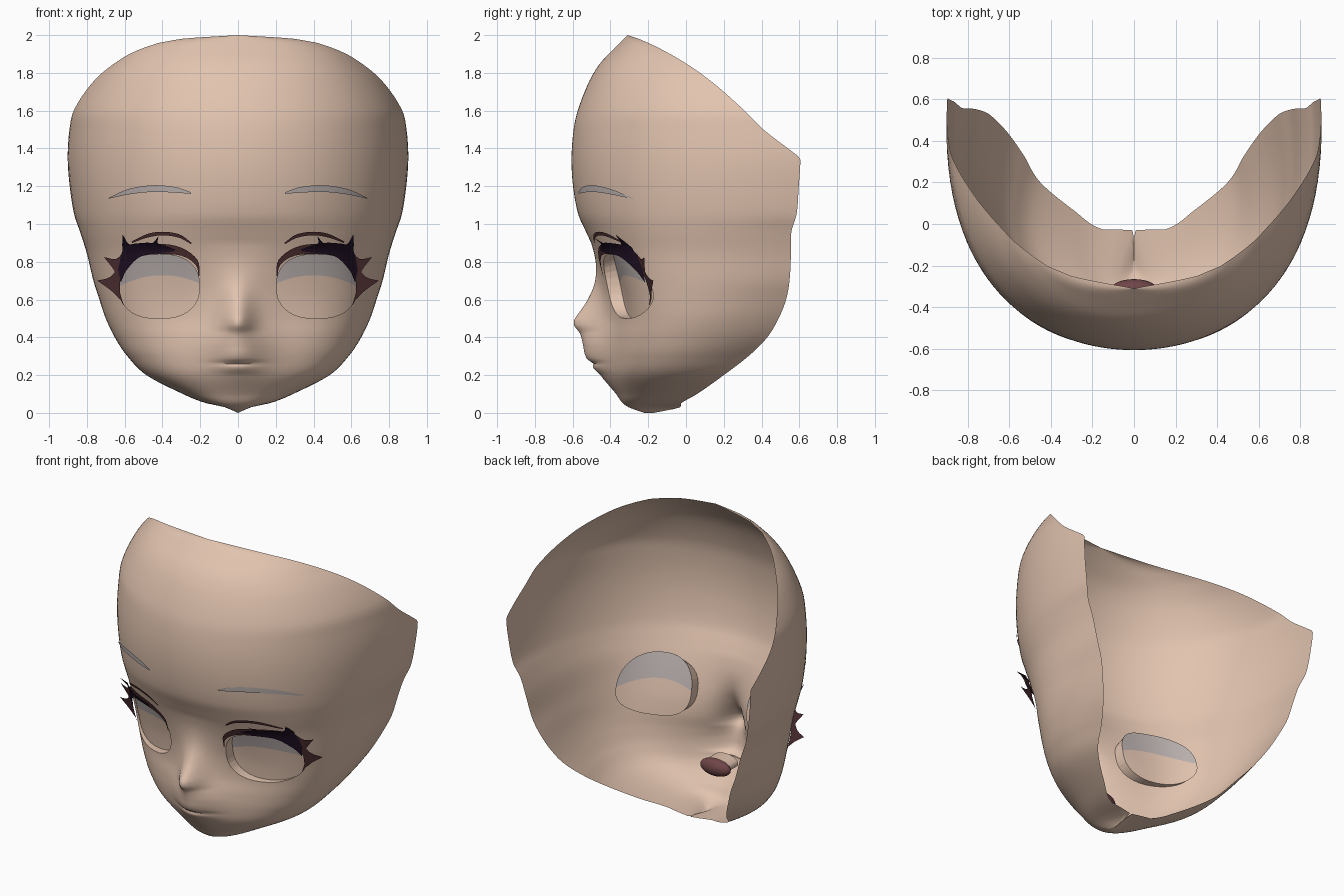
import bpy, bmesh, math
from mathutils import Vector

if "Cube" in bpy.data.objects:
    bpy.data.objects.remove(bpy.data.objects["Cube"])


def material(name, r, g, b):
    m = bpy.data.materials.new(name)
    m.diffuse_color = (r, g, b, 1)
    m.use_nodes = True
    m.node_tree.nodes["Principled BSDF"].inputs["Base Color"].default_value = m.diffuse_color
    return m


SKIN = material("skin", 0.76, 0.55, 0.43)
GREY = material("soft_grey", 0.50, 0.445, 0.43)
DARK = material("dark_plum", 0.016, 0.006, 0.02)
BROWN = material("lash_brown", 0.08, 0.03, 0.032)
MOUTH = material("mouth_maroon", 0.16, 0.06, 0.065)

# Horizontal slices: z, front y, edge x, edge y, two bezier handle x values
SLICES = [
    (0, -.22, 0, -.17, 0, 0), (.028, -.30, 0, -.035, .07, .10),
    (.05, -.33, .15, -.025, .10, .20), (.1, -.35, .28, .06, .15, .34),
    (.2, -.395, .45, .20, .23, .60), (.3, -.405, .53, .33, .31, .74),
    (.4, -.40, .60, .43, .39, .80), (.5, -.39, .655, .49, .45, .835),
    (.6, -.40, .70, .53, .48, .85), (.7, -.425, .745, .548, .48, .86),
    (.85, -.48, .79, .556, .45, .88), (.96, -.53, .828, .558, .42, .91),
    (1.05, -.57, .86, .585, .40, .935), (1.2, -.598, .885, .597, .39, .955),
    (1.35, -.606, .897, .606, .39, .96), (1.5, -.595, .888, .60, .39, .95),
    (1.6, -.573, .87, .56, .385, .925), (1.75, -.515, .785, .48, .36, .83),
    (1.85, -.455, .69, .36, .33, .72), (1.93, -.38, .56, .15, .27, .58),
    (1.98, -.33, .36, -.10, .18, .37), (2, -.31, 0, -.31, 0, 0)]

# Top rim: z, y where the slices are cut off
RIM = [(1.35, .606), (1.4, .54), (1.5, .41), (1.6, .31), (1.75, .14),
       (1.85, 0), (1.93, -.14), (1.98, -.25), (2, -.31)]

# Nose and lips: z, broad swelling, narrow swelling
NOSE = [(.04, 0, 0), (.1, .02, 0), (.2, .055, .003), (.22, .065, .010), (.245, .075, .016),
        (.258, .08, .006), (.266, .083, .008), (.28, .09, .024), (.31, .10, .030),
        (.36, .11, .032), (.42, .108, .055), (.46, .10, .098), (.48, .095, .108),
        (.5, .09, .108), (.6, .065, .055), (.7, .042, .014), (.8, .018, 0), (.9, 0, 0)]


def smooth(table, k):
    """Smooth interpolation of the table's columns by its first column."""
    n = len(table)
    k = min(max(k, table[0][0]), table[-1][0])
    i = 0
    while i < n - 2 and k > table[i + 1][0]:
        i += 1
    a, b = table[i], table[i + 1]
    p, q = table[max(i - 1, 0)], table[min(i + 2, n - 1)]
    h = b[0] - a[0]
    t = (k - a[0]) / h
    out = []
    for c in range(1, len(a)):
        ma = (b[c] - p[c]) / (b[0] - p[0]) * h
        mb = (q[c] - a[c]) / (q[0] - a[0]) * h
        out.append((2*t**3 - 3*t*t + 1) * a[c] + (t**3 - 2*t*t + t) * ma
                   + (3*t*t - 2*t**3) * b[c] + (t**3 - t*t) * mb)
    return out


def slice_point(s, z, t):
    y0, xe, ye, p1, p2 = s
    c = .80
    a, b, d = 3*t*(1-t)**2, 3*t*t*(1-t), t**3
    x = a * p1 + b * p2 + d * xe
    y = y0 + (ye - y0) * (b * (1 - c) + d)
    if .04 < z < .9:
        wide, narrow = smooth(NOSE, z)
        w = .075 + .03 * min(max((.43 - z) / .07, 0), 1)
        y -= wide * math.exp(-(x / .18) ** 2) + narrow * math.exp(-(x / w) ** 2)
    return x, y


def solve(test):
    lo, hi = 0, 1
    for _ in range(24):
        m = (lo + hi) / 2
        lo, hi = (m, hi) if test(m) else (lo, m)
    return lo


def surface_y(x, z):
    s = smooth(SLICES, z)
    return slice_point(s, z, solve(lambda t: t < .85 and slice_point(s, z, t)[0] < x))[1]


def finish(name, bm, mats, mirror=True):
    me = bpy.data.meshes.new(name)
    bm.to_mesh(me)
    bm.free()
    ob = bpy.data.objects.new(name, me)
    bpy.context.collection.objects.link(ob)
    for m in mats:
        me.materials.append(m)
    bpy.ops.object.select_all(action='DESELECT')
    ob.select_set(True)
    bpy.context.view_layer.objects.active = ob
    bpy.ops.object.shade_smooth_by_angle(angle=math.radians(40))
    if mirror:
        ob.modifiers.new("mirror", 'MIRROR').merge_threshold = .0005


# Eye opening outline (convex); the backing behind it reaches higher
EX, EZ, RX, RZ = .417, .67, .213, .17


def eye_point(a):
    c, s = math.cos(a), math.sin(a)
    e = 2 / 2.4
    return (EX + RX * math.copysign(abs(c) ** e, c), EZ + RZ * math.copysign(abs(s) ** e, s))


def backing_point(x, z):
    if z > EZ:
        z = EZ + (z - EZ) * 1.25
    return x, surface_y(x, z) + .07 - .12 * (x - .205), z


# Face shell: one half, with the eye opening cut and its rim turned inward
bm = bmesh.new()
zs = [0, .004] + [i * .01 for i in range(1, 50)] + [.5 + i * .02 for i in range(75)]
zs += [1.987, 1.992, 1.996, 1.999, 2]
COLS = 40
rows = []
for z in zs:
    s = smooth(SLICES, z)
    cut = smooth(RIM, z)[0]
    end = solve(lambda t: slice_point(s, z, t)[1] < cut) if z > 1.35 else 1
    pts = [slice_point(s, z, end * (i / COLS) ** 1.25) for i in range(COLS + 1)]
    rows.append([bm.verts.new((max(x, 0), y, z)) for x, y in pts])
for lo, hi in zip(rows, rows[1:]):
    for i in range(COLS):
        bm.faces.new((lo[i], lo[i + 1], hi[i + 1], hi[i]))
bmesh.ops.remove_doubles(bm, verts=bm.verts, dist=.0002)
ring = [eye_point(2 * math.pi * i / 36) for i in range(36)]
planes = []


def inside_faces():
    found = []
    for f in bm.faces:
        c = f.calc_center_median()
        if abs(c.x - EX) < .25 and abs(c.z - EZ) < .2 and all((c - o).dot(n) < 0 for o, n in planes):
            found.append(f)
    return found


for (x0, z0), (x1, z1) in zip(ring, ring[1:] + ring[:1]):
    o, n = Vector((x0, 0, z0)), Vector((z1 - z0, 0, x0 - x1)).normalized()
    fs = inside_faces()
    geom = fs + list({e for f in fs for e in f.edges}) + list({v for f in fs for v in f.verts})
    bmesh.ops.bisect_plane(bm, geom=geom, dist=1e-5, plane_co=o, plane_no=n)
    planes.append((o, n))
hole = inside_faces()
hole_set = set(hole)
rim = [e for e in {e for f in hole for e in f.edges}
       if sum(f in hole_set for f in e.link_faces) == 1]
bmesh.ops.delete(bm, geom=hole, context='FACES')
ext = bmesh.ops.extrude_edge_only(bm, edges=[e for e in rim if e.is_valid])
for g in ext['geom']:
    if isinstance(g, bmesh.types.BMVert):
        g.co = backing_point(g.co.x, g.co.z)
finish("face_shell", bm, [SKIN])


# Thin plates laid over the face
def on_face(x, z, off):
    edge = .62 if z < 1 else .75
    y = surface_y(min(x, edge), z) + .32 * max(0, x - edge) - off
    if .87 < z < 1 and off > .014:
        y -= .8 * (z - .87)
    return (x, y, z)


def add_strip(bm, top, bottom, place, n=28, m=3, mat=0):
    def along(pts, u):
        return smooth([(i, *p) for i, p in enumerate(pts)], u * (len(pts) - 1))
    grid = []
    for i in range(n + 1):
        a, b = along(top, i / n), along(bottom, i / n)
        grid.append([bm.verts.new(place(b[0] + (a[0]-b[0]) * j / m, b[1] + (a[1]-b[1]) * j / m))
                     for j in range(m + 1)])
    for p, q in zip(grid, grid[1:]):
        for j in range(m):
            bm.faces.new((p[j], q[j], q[j + 1], p[j + 1])).material_index = mat


def plate(name, top, bottom, mat, off, spikes=()):
    bm = bmesh.new()
    place = lambda x, z: on_face(x, z, off)
    add_strip(bm, top, bottom, place)
    for side_a, side_b in spikes:
        add_strip(bm, side_a, side_b, place, n=6, m=2)
    finish(name, bm, [mat])


# Eye backing: grey upper part with an arched lower edge, skin below
bm = bmesh.new()
steps = [math.pi * (1 - i / 24) for i in range(25)]
upper = [eye_point(a) for a in steps]
lower = [eye_point(-a) for a in steps]
middle = [(x, min(max(.717 - .9 * (x - .40) ** 2, z2), z1)) for (x, z1), (_, z2) in zip(upper, lower)]
add_strip(bm, upper, middle, backing_point, n=48, mat=1)
add_strip(bm, middle, lower, backing_point, n=48, mat=0)
finish("eye_backing", bm, [SKIN, GREY])

plate("eyebrow",
      [(.25, 1.168), (.33, 1.195), (.45, 1.205), (.58, 1.185), (.685, 1.138)],
      [(.25, 1.160), (.35, 1.167), (.45, 1.170), (.57, 1.158), (.685, 1.134)], GREY, .009)
plate("eyelid_crease",
      [(.245, .90), (.31, .945), (.40, .959), (.48, .947), (.565, .907)],
      [(.25, .895), (.315, .928), (.40, .940), (.48, .928), (.56, .90)], BROWN, .01)
# Spikes are curved triangles: two sides that meet at the tip
plate("eyelash_band",
      [(.203, .73), (.215, .81), (.30, .875), (.42, .895), (.56, .88), (.64, .79), (.655, .68), (.61, .575)],
      [(.207, .72), (.225, .785), (.30, .832), (.42, .84), (.54, .825), (.605, .76), (.627, .66), (.605, .57)],
      BROWN, .01,
      [([(.63, .78), (.675, .72), (.745, .70)], [(.622, .60), (.675, .65), (.745, .70)]),
       ([(.60, .86), (.645, .815), (.71, .825)], [(.64, .73), (.67, .775), (.71, .825)])])
plate("eyelash_dark",
      [(.33, .865), (.42, .893), (.50, .90), (.60, .875), (.635, .76)],
      [(.34, .855), (.42, .845), (.52, .825), (.59, .755), (.62, .69)], DARK, .016,
      [([(.53, .88), (.58, .895), (.61, .945)], [(.61, .84), (.613, .89), (.61, .945)]),
       ([(.40, .88), (.425, .90), (.42, .938)], [(.50, .885), (.45, .90), (.42, .938)])])

# Mouth: skin sleeve behind the lips, closed by a maroon lens
bm = bmesh.new()
bmesh.ops.create_cone(bm, cap_ends=False, segments=28, radius1=1, radius2=1, depth=2)
for v in bm.verts:
    v.co = Vector((v.co.x * .09, -.37 + v.co.z * .05, .255 + v.co.y * .045))
finish("mouth_sleeve", bm, [SKIN], mirror=False)
bm = bmesh.new()
bmesh.ops.create_uvsphere(bm, u_segments=28, v_segments=14, radius=1)
for v in bm.verts:
    v.co = Vector((v.co.x * .108, -.31 + v.co.y * .045, .25 + v.co.z * .055))
finish("mouth_lens", bm, [MOUTH], mirror=False)
